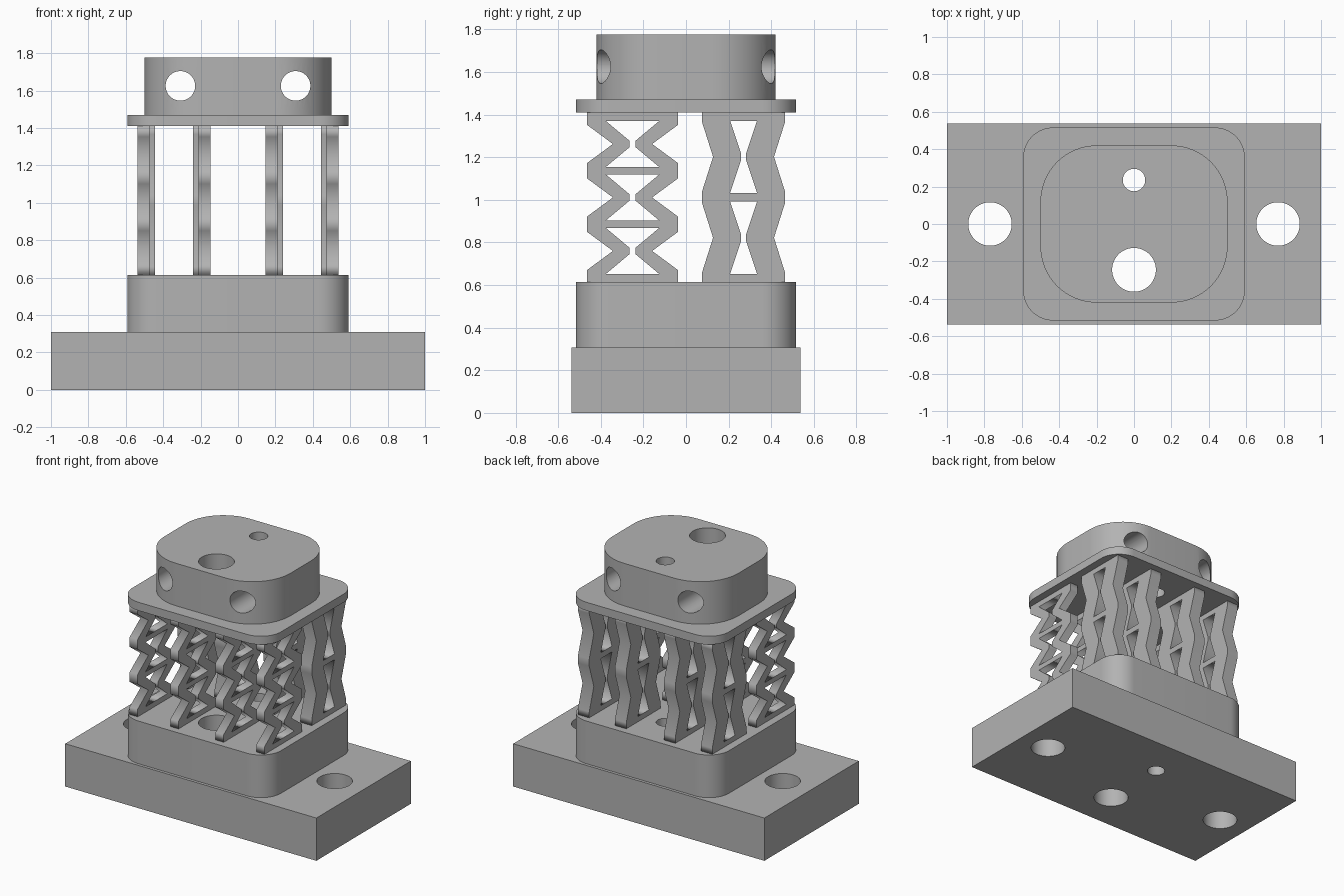
import bpy, bmesh, math
from mathutils import Matrix

cube = bpy.data.objects.get("Cube")
if cube:
    bpy.data.objects.remove(cube, do_unlink=True)

grey = bpy.data.materials.new("plain grey")
grey.use_nodes = True
GREY = (0.45, 0.45, 0.45, 1)
grey.diffuse_color = GREY
grey.node_tree.nodes["Principled BSDF"].inputs["Base Color"].default_value = GREY


def circle(x, y, r, n=64):
    return [(x + r * math.cos(2 * math.pi * i / n), y + r * math.sin(2 * math.pi * i / n))
            for i in range(n)]


def rounded_rect(hx, hy, r=0, n=16):
    if not r:
        return [(hx, hy), (-hx, hy), (-hx, -hy), (hx, -hy)]
    pts = []
    for q, (sx, sy) in enumerate([(1, 1), (-1, 1), (-1, -1), (1, -1)]):
        for i in range(n + 1):
            a = math.pi / 2 * (q + i / n)
            pts.append((sx * (hx - r) + r * math.cos(a), sy * (hy - r) + r * math.sin(a)))
    return pts


def extrude_loops(name, loops, depth, matrix):
    """Fill the outer loop minus its holes and extrude it about its plane."""
    curve = bpy.data.curves.new(name + " profile", 'CURVE')
    curve.dimensions = '2D'
    curve.fill_mode = 'BOTH'
    curve.extrude = depth / 2
    for loop in loops:
        s = curve.splines.new('POLY')
        s.points.add(len(loop) - 1)
        for p, (x, y) in zip(s.points, loop):
            p.co = (x, y, 0, 1)
        s.use_cyclic_u = True
    tmp = bpy.data.objects.new(name + " profile", curve)
    bpy.context.collection.objects.link(tmp)
    bpy.context.view_layer.update()
    mesh = bpy.data.meshes.new_from_object(
        tmp.evaluated_get(bpy.context.evaluated_depsgraph_get()))
    bpy.data.objects.remove(tmp, do_unlink=True)
    bpy.data.curves.remove(curve)
    # weld caps to walls
    bm = bmesh.new()
    bm.from_mesh(mesh)
    bmesh.ops.remove_doubles(bm, verts=bm.verts, dist=1e-5)
    bmesh.ops.recalc_face_normals(bm, faces=bm.faces)
    bm.to_mesh(mesh)
    bm.free()
    mesh.transform(matrix)
    mesh.materials.clear()
    mesh.materials.append(grey)
    mesh.name = name
    obj = bpy.data.objects.new(name, mesh)
    bpy.context.collection.objects.link(obj)
    return obj


def smooth(obj):
    bpy.ops.object.select_all(action='DESELECT')
    obj.select_set(True)
    bpy.context.view_layer.objects.active = obj
    bpy.ops.object.shade_smooth_by_angle(angle=math.radians(30))


def slab(name, loops, z0, z1):
    return extrude_loops(name, loops, z1 - z0, Matrix.Translation((0, 0, (z0 + z1) / 2)))


# Stacked slabs, all pierced by two vertical bores
bores = [circle(0, 0.235, 0.06), circle(0, -0.245, 0.117)]
bolt_holes = [circle(s * 0.77, 0, 0.116) for s in (-1, 1)]
BLOCK_TOP, PLATE_BOTTOM = 0.615, 1.41
foot = slab("base_plate", [rounded_rect(1, 0.537)] + bores + bolt_holes, 0, 0.308)
block = slab("lower_block", [rounded_rect(0.592, 0.516, 0.16)] + bores, 0.308, BLOCK_TOP)
plate = slab("upper_plate", [rounded_rect(0.592, 0.516, 0.16)] + bores, PLATE_BOTTOM, 1.47)
head = slab("head_block", [rounded_rect(0.5, 0.42, 0.3)] + bores, 1.47, 1.776)

# Cross holes through the head, front to back
for side, s in (("left", 1), ("right", -1)):
    place = Matrix.Translation((s * 0.308, 0, 1.625)) @ Matrix.Rotation(math.pi / 2, 4, 'X')
    cutter = extrude_loops(side + "_cross_hole_cutter", [circle(0, 0, 0.079)], 1.2, place)
    cutter.hide_render = True
    cutter.hide_viewport = True
    mod = head.modifiers.new(side + " cross hole", 'BOOLEAN')
    mod.operation = 'DIFFERENCE'
    mod.solver = 'EXACT'
    mod.object = cutter
bpy.context.view_layer.update()
cut = bpy.data.meshes.new_from_object(
    head.evaluated_get(bpy.context.evaluated_depsgraph_get()))
head.modifiers.clear()
head.data = cut
for obj in [o for o in bpy.data.objects if o.name.endswith("cutter")]:
    bpy.data.objects.remove(obj, do_unlink=True)

for obj in (foot, block, plate, head):
    smooth(obj)


def lattice(name, x, y, width, waists, outer, notch, notch_h, hole, gap, hole_h, gap_h):
    """Upright of zigzag strands joined by struts, drawn in the y-z plane."""
    side = [(outer, BLOCK_TOP)]
    loops = []
    for c in waists:
        side += [(outer, c - notch_h), (notch, c), (outer, c + notch_h)]
        half = [(hole, c - hole_h), (gap, c - gap_h), (gap, c + gap_h), (hole, c + hole_h)]
        loops.append(half + [(-u, v) for u, v in reversed(half)])
    side.append((outer, PLATE_BOTTOM))
    loops.insert(0, side + [(-u, v) for u, v in reversed(side)])
    to_yz = Matrix(((0, 0, 1, x), (1, 0, 0, y), (0, 1, 0, 0), (0, 0, 0, 1)))
    return extrude_loops(name, loops, width, to_yz)


# Four three-cell springs in front, four two-cell springs behind
for side, s in (("left", 1), ("right", -1)):
    for pos, fx, bx in (("outer", 0.505, 0.49), ("inner", 0.18, 0.195)):
        lattice(f"front_{side}_{pos}_lattice", s * fx, -0.251, 0.064,
                (0.76, 1.011, 1.262), 0.214, 0.092, 0.09, 0.124, 0.014, 0.107, 0.015)
        lattice(f"back_{side}_{pos}_lattice", s * bx, 0.27, 0.09,
                (0.822, 1.202), 0.195, 0.143, 0.164, 0.063, 0.012, 0.169, 0.016)
